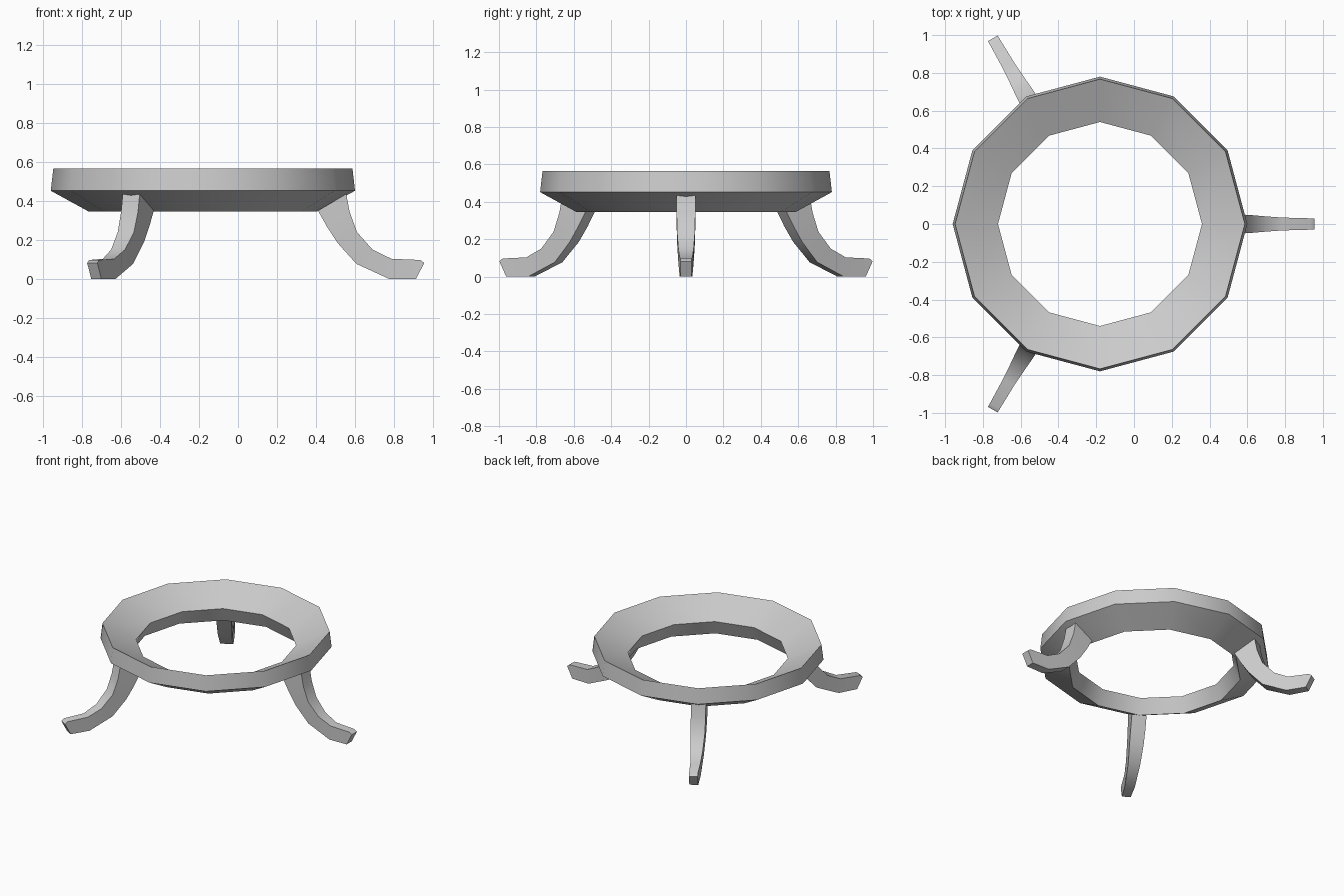
import bpy, math
from mathutils import Matrix, Vector

if "Cube" in bpy.data.objects:
    bpy.data.objects.remove(bpy.data.objects["Cube"])

CENTRE = Vector((-0.18, 0, 0))
SIDES = 12


def make_object(name, verts, faces):
    mesh = bpy.data.meshes.new(name)
    mesh.from_pydata(verts, [], faces)
    obj = bpy.data.objects.new(name, mesh)
    bpy.context.collection.objects.link(obj)
    bpy.ops.object.select_all(action='DESELECT')
    obj.select_set(True)
    bpy.context.view_layer.objects.active = obj
    bpy.ops.object.mode_set(mode='EDIT')
    bpy.ops.mesh.select_all(action='SELECT')
    bpy.ops.mesh.normals_make_consistent(inside=False)
    bpy.ops.object.mode_set(mode='OBJECT')
    bpy.ops.object.shade_smooth_by_angle(angle=math.radians(38))
    return obj


# Ring: four-point profile (radius, z) swept round 12 sides
profile = [(0.767, 0.565), (0.78, 0.452), (0.585, 0.345), (0.54, 0.453)]
n = len(profile)
verts, faces = [], []
for i in range(SIDES):
    a = math.tau * i / SIDES
    verts += [(r * math.cos(a), r * math.sin(a), z) for r, z in profile]
    j = (i + 1) % SIDES
    faces += [(i * n + k, j * n + k, j * n + (k + 1) % n, i * n + (k + 1) % n) for k in range(n)]
ring = make_object("top_ring", verts, faces)
ring.location = CENTRE

# Legs: cross-sections (outer r, outer z, inner r, inner z, half width)
sections = [
    (0.735, 0.435, 0.59, 0.350, 0.050),
    (0.752, 0.345, 0.635, 0.270, 0.050),
    (0.790, 0.240, 0.690, 0.185, 0.048),
    (0.870, 0.150, 0.787, 0.077, 0.041),
    (0.967, 0.103, 0.955, 0.000, 0.034),
    (1.115, 0.097, 1.093, 0.000, 0.030),
]
lv = []
for ro, zo, ri, zi, w in sections:
    lv += [(ro, -w, zo), (ro, w, zo), (ri, w, zi), (ri, -w, zi)]
lf = [(0, 1, 2, 3)]
for i in range(len(sections) - 1):
    b = i * 4
    lf += [(b + k, b + (k + 1) % 4, b + 4 + (k + 1) % 4, b + 4 + k) for k in range(4)]
# chamfered toe
b = len(lv) - 4
t = len(lv)
lv += [(1.135, -0.03, 0.082), (1.135, 0.03, 0.082)]
lf += [(b, b + 1, t + 1, t), (t, t + 1, b + 2, b + 3), (b, t, b + 3), (b + 1, b + 2, t + 1)]

for name, deg in (("right_leg", 0), ("back_left_leg", 120), ("front_left_leg", 240)):
    leg = make_object(name, lv, lf)
    leg.matrix_world = Matrix.Translation(CENTRE) @ Matrix.Rotation(math.radians(deg), 4, 'Z')
